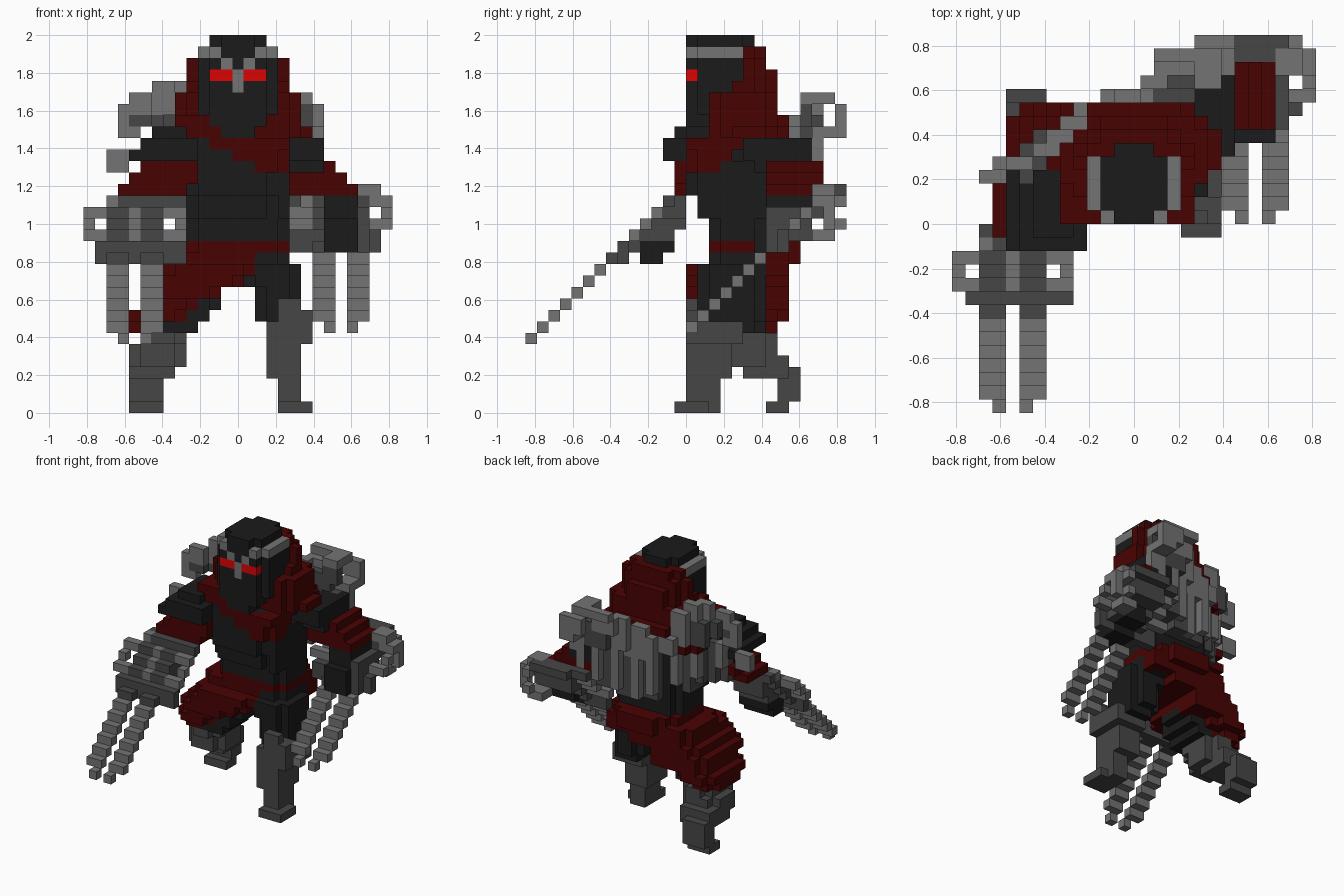
import bpy

if "Cube" in bpy.data.objects:
    bpy.data.objects.remove(bpy.data.objects["Cube"], do_unlink=True)

V = 2 / 33                      # edge of one block
COLORS = {
    "black cloth": (0.0105, 0.0105, 0.0105),
    "dark steel": (0.062, 0.062, 0.062),
    "light steel": (0.172, 0.172, 0.172),
    "dark red cloth": (0.066, 0.0008, 0.0008),
    "glowing red": (0.73, 0.001, 0.001),
}
MATS = {}
for label, rgb in COLORS.items():
    m = bpy.data.materials.new(label)
    m.use_nodes = True
    m.diffuse_color = (*rgb, 1)
    bsdf = m.node_tree.nodes["Principled BSDF"]
    bsdf.inputs["Base Color"].default_value = (*rgb, 1)
    bsdf.inputs["Roughness"].default_value = 0.8
    MATS[label] = m
BLACK, DARK, LIGHT, RED, GLOW = COLORS

taken, parts = set(), []


def box(x0, x1, y0, y1, z0, z1):
    return {(x, y, z) for x in range(x0, x1) for y in range(y0, y1) for z in range(z0, z1)}


def boxes(*rows):
    return set().union(*(box(*r) for r in rows))


def rounded(x0, x1, y0, y1, z0, z1, cut=1):
    """Block with its four upright edges stepped off."""
    return {(x, y, z) for x, y, z in box(x0, x1, y0, y1, z0, z1)
            if min(x - x0, x1 - 1 - x) + min(y - y0, y1 - 1 - y) >= cut}


def part(name, color, cells):
    """Claim free cells for a part; earlier parts keep theirs."""
    cells = cells - taken
    taken.update(cells)
    parts.append((name, color, cells))


# Head: face, brow, eyes, cap
part("eyes", GLOW, boxes((11, 13, 14, 15, 29, 30), (14, 16, 14, 15, 29, 30)))
part("mask_ridge", LIGHT, boxes((13, 14, 14, 15, 28, 30), (12, 13, 14, 15, 30, 31),
                                (14, 15, 14, 15, 30, 31)))
part("brow_band", LIGHT, boxes((10, 11, 15, 19, 31, 32), (16, 17, 15, 19, 31, 32),
                               (11, 12, 14, 15, 31, 32), (15, 16, 14, 15, 31, 32)))
part("cap", BLACK, rounded(11, 16, 14, 20, 32, 33) | box(11, 16, 14, 19, 31, 32))
part("face", BLACK, rounded(10, 17, 14, 20, 26, 31)
     | boxes((11, 16, 14, 18, 25, 26), (12, 15, 14, 18, 24, 25)))

# Curved spikes rising from the back armour
part("right_spike", LIGHT, boxes(
    (9, 11, 22, 23, 23, 25), (8, 10, 21, 22, 24, 28), (7, 9, 20, 21, 27, 29),
    (6, 8, 19, 20, 26, 29), (4, 6, 18, 19, 26, 28), (3, 4, 18, 19, 24, 27),
    (4, 5, 18, 19, 24, 25), (2, 4, 17, 18, 22, 23), (2, 3, 17, 18, 21, 23), (3, 4, 17, 18, 21, 22)))
part("right_spike_core", DARK, boxes((6, 9, 20, 21, 24, 27), (5, 7, 19, 20, 25, 27),
                                     (4, 6, 18, 19, 25, 26)))
part("left_spike", LIGHT, boxes(
    (14, 16, 24, 25, 23, 27), (15, 18, 25, 26, 25, 27), (15, 18, 26, 27, 27, 28),
    (18, 20, 24, 27, 27, 28), (18, 21, 27, 28, 25, 27), (19, 21, 25, 28, 24, 25),
    (20, 21, 25, 26, 22, 25)))
part("left_spike_core", DARK, boxes((16, 19, 24, 26, 23, 26), (18, 20, 24, 25, 25, 27)))

# Hood falling onto the shoulders
part("hood", RED, rounded(10, 17, 17, 21, 31, 32) | rounded(9, 18, 17, 21, 30, 31)
     - box(9, 18, 17, 19, 30, 31) | rounded(9, 18, 17, 22, 29, 30, 2) - box(9, 18, 17, 18, 29, 30)
     | rounded(9, 18, 16, 22, 25, 29, 2) | rounded(8, 19, 16, 22, 25, 28)
     | rounded(8, 19, 16, 23, 24, 26, 2) | rounded(7, 20, 16, 23, 23, 25, 2)
     - box(18, 20, 16, 24, 23, 24) | boxes((17, 18, 16, 18, 24, 26), (8, 10, 15, 19, 23, 26)))

# Scarf crossing the chest
part("scarf", RED, boxes((8, 11, 14, 16, 24, 26), (10, 12, 14, 16, 24, 25), (11, 14, 14, 15, 23, 24),
                         (13, 17, 14, 15, 22, 24), (15, 17, 14, 15, 21, 23),
                         (16, 18, 15, 18, 22, 24), (17, 18, 15, 17, 21, 22),
                         (16, 18, 14, 16, 23, 24)))

# Torso
part("torso", BLACK, rounded(9, 17, 14, 22, 19, 24) | rounded(9, 17, 15, 22, 17, 19)
     | box(17, 18, 15, 21, 17, 22) | rounded(9, 18, 16, 22, 15, 17))

# Back armour following the twist of the shoulders
back = lambda i: (18 + round((i - 4.5) * 0.72) if i < 11 else 23 if i < 14
                  else 24 if i < 16 else 25)
plates, ridges = set(), set()
for i in range(5, 20):
    plates |= box(i, i + 1, back(i) - (1 if i < 8 or i > 17 else 3), back(i),
                  17 + abs(i - 13) // 3, 24)
for i in range(5, 20, 2):
    ridges |= box(i, i + 1, back(i), back(i) + 1, 17 + abs(i - 13) // 2, 24)
part("back_ridges", LIGHT, ridges | boxes((11, 15, 23, 24, 22, 25), (12, 14, 23, 24, 25, 26)))
part("back_plates", DARK, plates)

# Right arm reaching forward
part("right_shoulder", BLACK, boxes((6, 9, 13, 18, 24, 25), (5, 10, 12, 18, 23, 24),
                                    (4, 10, 12, 18, 22, 23)))
part("right_sleeve", RED, boxes((5, 10, 13, 18, 21, 22), (4, 10, 13, 18, 20, 21),
                                (3, 9, 13, 17, 19, 20)))
part("right_hand", BLACK, boxes((3, 7, 10, 12, 13, 14), (3, 7, 10, 13, 14, 15)))
part("right_forearm", DARK, boxes((3, 7, 10, 13, 15, 16), (3, 7, 11, 14, 16, 17),
                                  (3, 8, 12, 14, 17, 19)))

# Left arm swung backward
part("left_shoulder", BLACK, boxes((17, 21, 19, 26, 22, 24), (18, 21, 20, 26, 21, 22)))
part("left_sleeve", RED, boxes((18, 22, 21, 26, 21, 22), (18, 23, 21, 26, 20, 21),
                               (18, 24, 21, 26, 19, 20)))
part("left_forearm", BLACK, boxes((21, 24, 21, 25, 17, 19), (21, 24, 20, 25, 15, 17),
                                  (21, 24, 20, 23, 14, 15)))


def gauntlet(side, x, lift, flip):
    """Clawed gauntlet on a 45 degree slope, nine blocks wide; z counts from the claw tips."""
    def slab(x0, x1, z0, z1, thick=1, shift=0):
        a, b = (x + 9 - x1, x + 9 - x0) if flip else (x + x0, x + x1)
        return set().union(*(box(a, b, z + shift + 14 * flip, z + shift + 14 * flip + thick,
                                 z + lift, z + lift + 1) for z in range(z0, z1)))
    part(side + "_claws", LIGHT, slab(2, 4, 1, 7) | slab(5, 7, 1, 7)
         | slab(3, 4, 0, 1) | slab(5, 6, 0, 1))
    rings = slab(0, 1, 9, 12) | slab(8, 9, 9, 12) | slab(2, 3, 12, 13) | slab(4, 5, 9, 12)
    for a in (0, 7):
        rings |= slab(a, a + 2, 11, 12) | slab(a, a + 2, 9, 10)
    if flip:
        rings |= slab(7, 9, 9, 12) | slab(9, 10, 9, 10)
    part(side + "_hand_rings", LIGHT, rings)
    part(side + "_hand_plate", DARK, slab(2, 7, 7, 13, 2) - slab(4, 5, 7, 8)
         | slab(1, 9, 8, 9) | slab(1, 2, 7, 8, 1, 1) | slab(7, 9, 7, 8, 1, 1)
         | slab(7, 9, 12, 13))


gauntlet("right", 0, 6, False)
gauntlet("left", 18, 7, True)
part("left_cuff", LIGHT, boxes((24, 26, 25, 27, 19, 20), (24, 27, 26, 27, 18, 19),
                               (25, 26, 27, 28, 16, 17), (25, 26, 27, 28, 18, 19),
                               (24, 26, 25, 27, 15, 16), (26, 27, 26, 27, 16, 18)))
part("left_cuff_plate", DARK, boxes((20, 25, 25, 27, 17, 19), (24, 25, 21, 25, 15, 18)))

# Left leg planted forward
part("left_thigh", BLACK, rounded(14, 18, 16, 22, 12, 14) | rounded(14, 19, 15, 21, 11, 13)
     | rounded(15, 19, 15, 21, 8, 11) | box(16, 19, 16, 20, 7, 8))
part("left_shin", DARK, boxes((17, 20, 14, 16, 7, 9), (16, 20, 14, 19, 6, 8), (16, 19, 14, 18, 5, 6),
                              (16, 19, 14, 18, 3, 5), (17, 19, 14, 17, 1, 3),
                              (17, 19, 13, 17, 0, 1), (19, 20, 13, 16, 0, 1),
                              (17, 19, 14, 15, 8, 10)))

# Skirt sweeping down toward the right leg: (z, x0, x1, y0, y1) per layer
skirt = boxes((11, 16, 23, 24, 13, 15), (12, 18, 20, 23, 12, 14), (12, 15, 19, 23, 11, 12),
              (7, 12, 20, 23, 9, 11))
for z, x0, x1, y0, y1 in [(14, 9, 18, 16, 23), (13, 7, 17, 16, 23), (12, 7, 15, 14, 23),
                          (11, 6, 14, 14, 23), (10, 5, 12, 14, 23), (9, 5, 10, 15, 23),
                          (8, 4, 9, 15, 23), (7, 4, 8, 16, 22)]:
    skirt |= rounded(x0, x1, y0, y1, z, z + 1)
part("skirt", RED, skirt)

# Right leg stretched backward
part("right_thigh", BLACK, boxes((7, 12, 17, 21, 9, 12), (8, 11, 16, 21, 8, 10),
                                 (6, 10, 16, 21, 7, 8)))
part("right_shin", DARK, rounded(5, 9, 16, 22, 6, 7) | rounded(4, 9, 17, 22, 4, 6)
     | boxes((4, 8, 18, 23, 4, 5), (4, 8, 19, 23, 3, 4), (4, 7, 21, 24, 3, 4),
             (4, 7, 22, 24, 1, 3), (4, 7, 21, 23, 0, 1)))

# Turn every part into a mesh of its exposed block faces
SIDES = {
    (1, 0, 0): [(1, 0, 0), (1, 1, 0), (1, 1, 1), (1, 0, 1)],
    (-1, 0, 0): [(0, 0, 0), (0, 0, 1), (0, 1, 1), (0, 1, 0)],
    (0, 1, 0): [(0, 1, 0), (0, 1, 1), (1, 1, 1), (1, 1, 0)],
    (0, -1, 0): [(0, 0, 0), (1, 0, 0), (1, 0, 1), (0, 0, 1)],
    (0, 0, 1): [(0, 0, 1), (1, 0, 1), (1, 1, 1), (0, 1, 1)],
    (0, 0, -1): [(0, 0, 0), (0, 1, 0), (1, 1, 0), (1, 0, 0)],
}
for name, color, cells in parts:
    index, faces = {}, []
    for x, y, z in sorted(cells):
        for (dx, dy, dz), quad in SIDES.items():
            if (x + dx, y + dy, z + dz) not in taken:
                faces.append([index.setdefault((x + a, y + b, z + c), len(index))
                              for a, b, c in quad])
    mesh = bpy.data.meshes.new(name)
    mesh.from_pydata([((a - 13.5) * V, (b - 14) * V, c * V) for a, b, c in index], [], faces)
    mesh.materials.append(MATS[color])
    bpy.context.collection.objects.link(bpy.data.objects.new(name, mesh))
